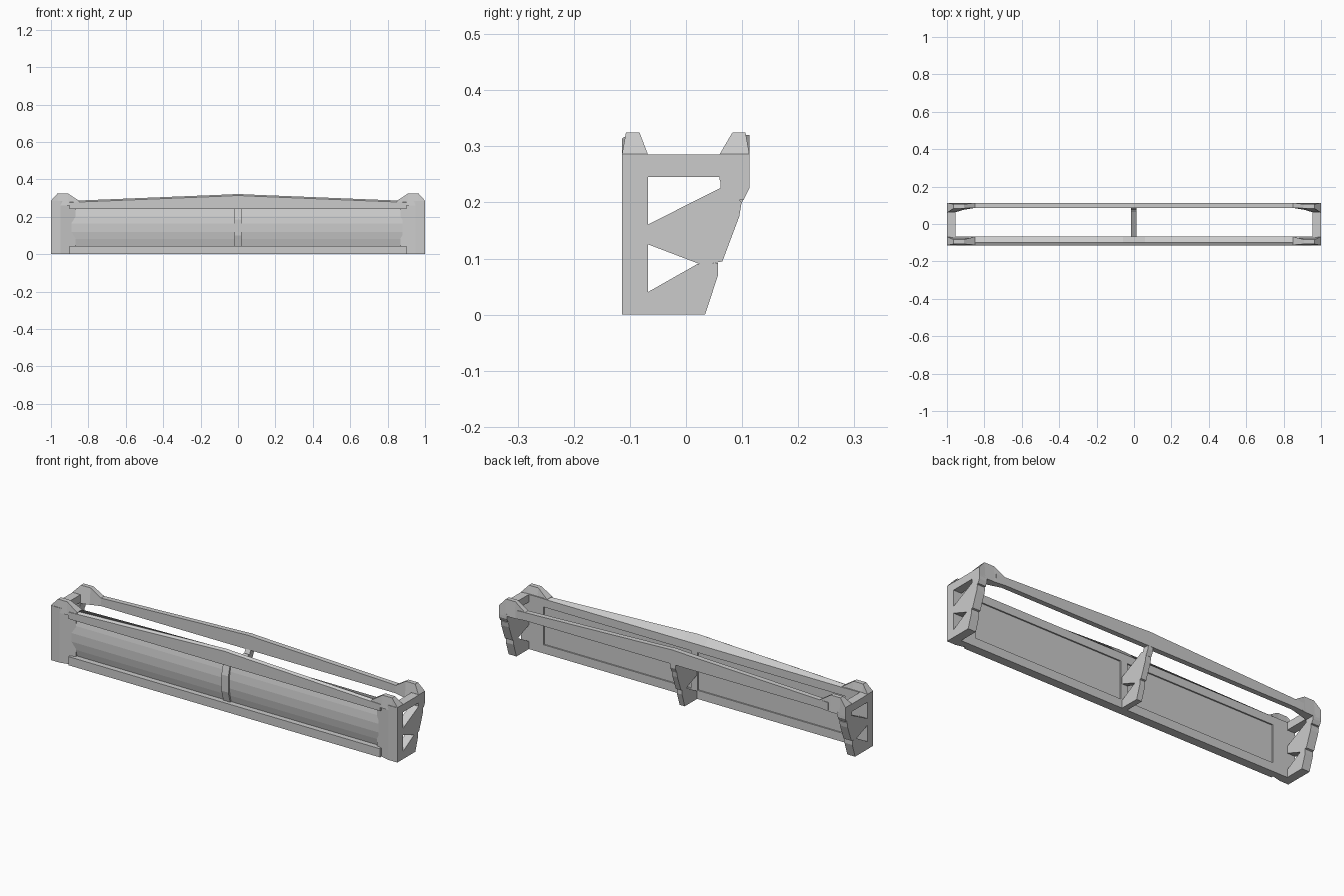
import bpy, bmesh

if "Cube" in bpy.data.objects:
    bpy.data.objects.remove(bpy.data.objects["Cube"])


def finish(name, bm):
    bmesh.ops.recalc_face_normals(bm, faces=bm.faces[:])
    me = bpy.data.meshes.new(name)
    bm.to_mesh(me)
    bm.free()
    ob = bpy.data.objects.new(name, me)
    bpy.context.collection.objects.link(ob)
    return ob


def mirror_x(ob):
    m = ob.modifiers.new("Mirror", 'MIRROR')
    m.use_axis = (True, False, False)
    return ob


def loft(name, sections):
    """Solid through matching cross-sections, each (x, [(y, z), ...])."""
    bm = bmesh.new()
    rings = [[bm.verts.new((x, y, z)) for y, z in pts] for x, pts in sections]
    for a, b in zip(rings, rings[1:]):
        n = len(a)
        for i in range(n):
            j = (i + 1) % n
            bm.faces.new((a[i], a[j], b[j], b[i]))
    bm.faces.new(rings[0])
    bm.faces.new(rings[-1])
    return finish(name, bm)


def prism(name, pts, x0, x1):
    return loft(name, [(x0, pts), (x1, pts)])


def rect(y0, y1, z0, z1):
    return [(y0, z0), (y1, z0), (y1, z1), (y0, z1)]


F, B = -0.114, -0.068      # front and back of the front frame
R0, R1 = 0.086, 0.113      # back rail depth

# Front frame: bottom rail, end posts, top rail rising to a ridge at the middle
prism("front_bottom_rail", rect(F, B, 0, 0.045), -0.9, 0.9)
mirror_x(loft("front_end_post", [
    (0.87, [(-0.095, 0), (B, 0), (B, 0.285), (-0.095, 0.285)]),
    (0.95, rect(F, B, 0, 0.285)),
    (1.0, rect(F, B, 0, 0.285))]))


def top_section(z_front):
    return [(F, 0.242), (B, 0.242), (B, 0.284), (-0.1, z_front), (F, z_front - 0.008)]


loft("front_top_rail", [(-0.9, top_section(0.285)), (-0.06, top_section(0.319)),
                        (0, top_section(0.322)), (0.06, top_section(0.319)),
                        (0.9, top_section(0.285))])

# Bulging panel with a flat back, and its centre strut
prism("panel", [(-0.084, 0.04), (-0.094, 0.08), (-0.1, 0.12), (-0.1, 0.165),
                (-0.094, 0.205), (-0.084, 0.245), (-0.075, 0.245), (-0.075, 0.04)],
      -0.9, 0.88)
prism("panel_strut", [(-0.092, 0.04), (-0.108, 0.1), (-0.108, 0.185), (-0.092, 0.245),
                      (-0.068, 0.245), (-0.068, 0.04)], -0.02, 0.02)

# Tapered caps on the front corners
mirror_x(loft("front_cap", [
    (0.85, rect(-0.112, B, 0.26, 0.286)),
    (0.91, [(F, 0.26), (B, 0.26), (-0.083, 0.325), (-0.107, 0.325)]),
    (0.965, [(F, 0.26), (B, 0.26), (-0.083, 0.325), (-0.107, 0.325)]),
    (1.0, rect(F, B, 0.26, 0.286))]))

# Back rail with raised centre
loft("back_rail", [(-0.9, rect(R0, R1, 0.245, 0.285)), (-0.06, rect(R0, R1, 0.245, 0.317)),
                   (0, rect(R0, R1, 0.245, 0.32)), (0.06, rect(R0, R1, 0.245, 0.317)),
                   (0.9, rect(R0, R1, 0.245, 0.285))])

# Tapered caps on the back corners
mirror_x(loft("back_cap", [
    (0.85, rect(R0, R1, 0.245, 0.286)),
    (0.91, [(0.076, 0.24), (R1, 0.24), (0.106, 0.325), (0.084, 0.325)]),
    (0.965, [(0.06, 0.24), (R1, 0.24), (0.106, 0.325), (0.083, 0.325)]),
    (1.0, rect(0.06, R1, 0.24, 0.286))]))

# Brackets joining front frame and back rail
web = [(-0.075, 0.128), (0.03, 0.088), (0.065, 0.095), (0.095, 0.175),
       (0.099, 0.2), (0.07, 0.23), (-0.075, 0.157)]
foot = [(-0.07, 0), (0.034, 0), (0.057, 0.07), (0.057, 0.092), (0.02, 0.09), (-0.07, 0.039)]
arm = [(0.064, 0.2), (0.103, 0.205), (0.113, 0.225), (0.113, 0.25), (0.06, 0.25)]
centre_arm = [(0.066, 0.205), (0.1, 0.2), (0.112, 0.225), (0.112, 0.25), (0.088, 0.25)]

for part, pts in (("web", web), ("foot", foot), ("arm", arm),
                  ("top_bar", rect(-0.07, 0.065, 0.245, 0.285))):
    mirror_x(prism("end_bracket_" + part, pts, 0.955, 1.0))
for part, pts in (("web", web), ("foot", foot), ("arm", centre_arm)):
    prism("centre_bracket_" + part, pts, -0.017, 0.013)
